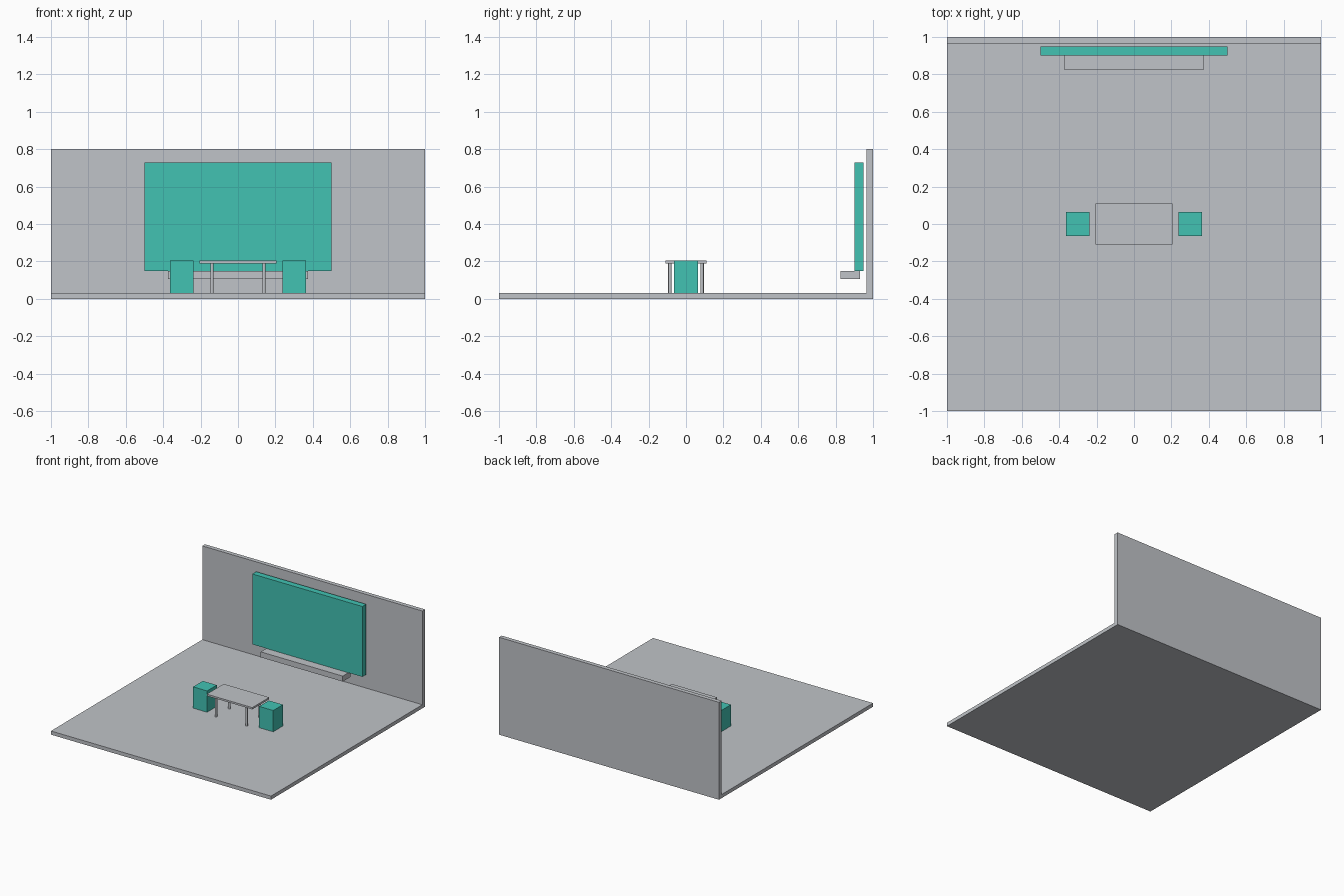
import bpy

cube = bpy.data.objects.get("Cube")
if cube:
    bpy.data.objects.remove(cube, do_unlink=True)


def make_material(name, rgb):
    mat = bpy.data.materials.new(name)
    mat.use_nodes = True
    color = (*rgb, 1.0)
    mat.diffuse_color = color
    mat.node_tree.nodes["Principled BSDF"].inputs["Base Color"].default_value = color
    return mat


grey = make_material("light_grey", (0.53, 0.55, 0.58))
teal = make_material("teal", (0.054, 0.54, 0.45))


def box(name, mat, x, y, z):
    """Box spanning the (low, high) range on each axis."""
    spans = (x, y, z)
    bpy.ops.mesh.primitive_cube_add(size=1, location=[(a + b) / 2 for a, b in spans])
    obj = bpy.context.object
    obj.name = name
    obj.scale = [b - a for a, b in spans]
    bpy.ops.object.transform_apply(location=False, rotation=False, scale=True)
    obj.data.materials.append(mat)
    return obj


FLOOR_TOP = 0.03
WALL_FRONT = 0.965
TABLE_TOP = 0.205
TABLE_UNDER = 0.19

# Room shell
box("floor", grey, (-1, 1), (-1, WALL_FRONT), (0, FLOOR_TOP))
box("back_wall", grey, (-1, 1), (WALL_FRONT, 1), (0, 0.8))

# Wall screen and the shelf beneath it
box("screen", teal, (-0.5, 0.5), (0.9, 0.95), (0.15, 0.728))
box("shelf", grey, (-0.373, 0.373), (0.827, 0.93), (0.105, 0.15))

# Table
box("table_top", grey, (-0.207, 0.207), (-0.11, 0.11), (TABLE_UNDER, TABLE_TOP))
for side, sx in (("left", 1), ("right", -1)):
    for end, sy in (("front", -1), ("back", 1)):
        bpy.ops.mesh.primitive_cylinder_add(
            vertices=24, radius=0.009, depth=TABLE_UNDER - FLOOR_TOP,
            location=(sx * 0.139, sy * 0.086, (TABLE_UNDER + FLOOR_TOP) / 2))
        leg = bpy.context.object
        leg.name = f"table_leg_{end}_{side}"
        leg.data.materials.append(grey)
        bpy.ops.object.shade_smooth_by_angle()

    # Block stool at this end of the table
    box(f"stool_{side}", teal, sorted((sx * 0.237, sx * 0.364)),
        (-0.063, 0.063), (FLOOR_TOP, TABLE_TOP))
